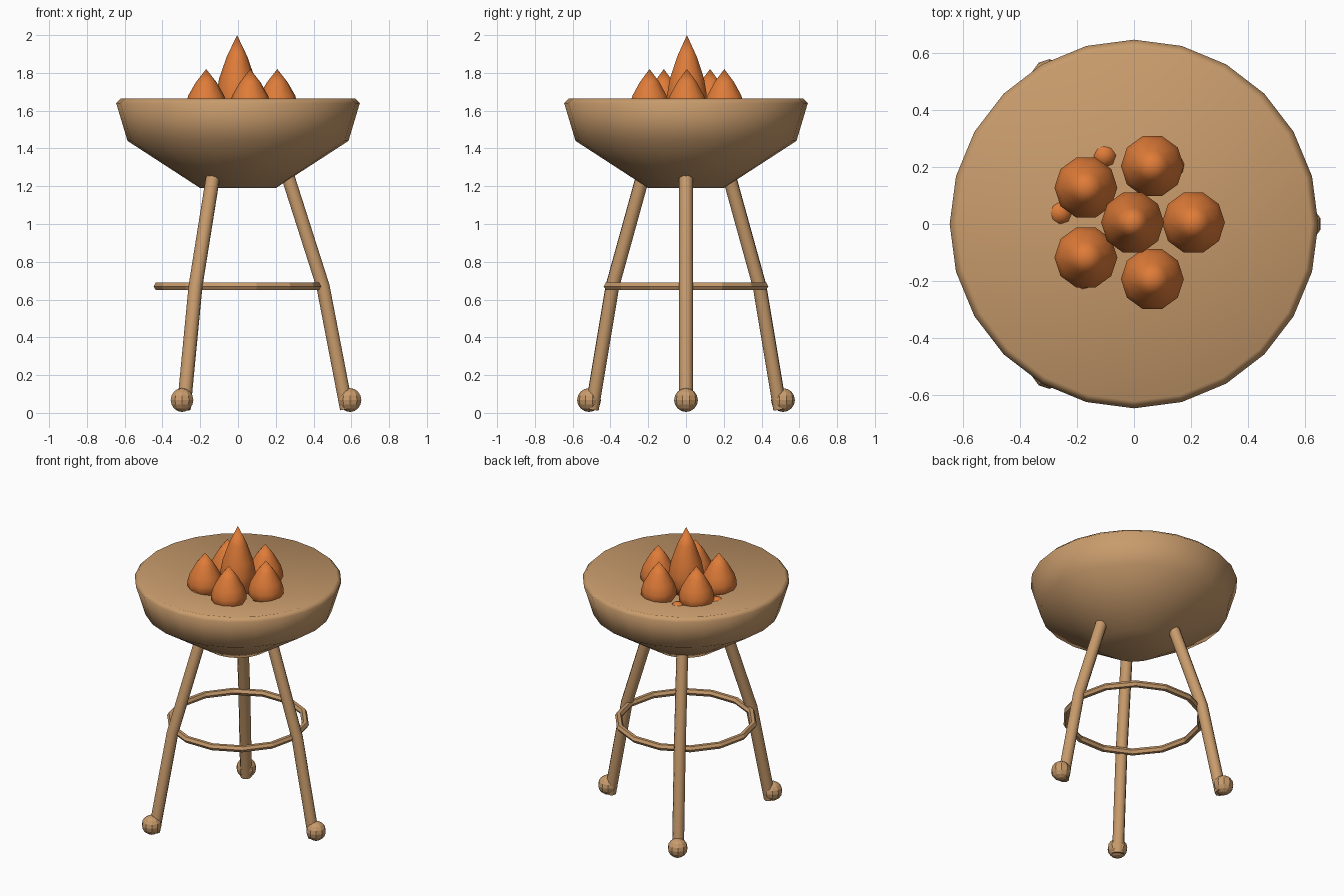
import bpy, bmesh, math
from mathutils import Vector, Matrix

cube = bpy.data.objects.get("Cube")
if cube:
    bpy.data.objects.remove(cube, do_unlink=True)


def material(name, rgb):
    m = bpy.data.materials.new(name)
    m.use_nodes = True
    color = (*rgb, 1)
    m.diffuse_color = color
    m.node_tree.nodes["Principled BSDF"].inputs["Base Color"].default_value = color
    return m


TAN = material("tan clay", (0.58, 0.33, 0.15))
ORANGE = material("flame orange", (0.74, 0.2, 0.04))


def finish(bm, name, mat, smooth=True):
    bmesh.ops.recalc_face_normals(bm, faces=bm.faces)
    me = bpy.data.meshes.new(name)
    bm.to_mesh(me)
    bm.free()
    me.materials.append(mat)
    me.polygons.foreach_set("use_smooth", [smooth] * len(me.polygons))
    ob = bpy.data.objects.new(name, me)
    bpy.context.collection.objects.link(ob)
    return ob


def skin(bm, rings):
    """Bridge neighbouring rings; a ring of one vertex is a pole."""
    for a, b in zip(rings, rings[1:]):
        n = max(len(a), len(b))
        for i in range(n):
            j = (i + 1) % n
            quad = [a[i % len(a)], a[j % len(a)], b[j % len(b)], b[i % len(b)]]
            bm.faces.new(list(dict.fromkeys(quad)))


def lathe(name, profile, sides, mat, center=(0, 0)):
    bm = bmesh.new()
    rings = []
    for r, z in profile:
        count = sides if r else 1
        rings.append([bm.verts.new((center[0] + r * math.cos(math.tau * i / count),
                                    center[1] + r * math.sin(math.tau * i / count), z))
                      for i in range(count)])
    skin(bm, rings)
    return finish(bm, name, mat)


def ball(name, center, radius, mat, segments, rings, smooth):
    bm = bmesh.new()
    bmesh.ops.create_uvsphere(bm, u_segments=segments, v_segments=rings, radius=radius,
                              matrix=Matrix.Translation(center))
    return finish(bm, name, mat, smooth)


# Bowl with a shallow dished top
lathe("bowl", [(0, 1.19), (0.2, 1.19), (0.585, 1.44), (0.645, 1.64),
               (0.62, 1.665), (0, 1.52)], 24, TAN)

# Three bent legs with ball feet
LEG_PATH = [Vector((0.22, 0, 1.39)), Vector((0.45, 0, 0.67)), Vector((0.575, 0, 0.02))]
for k, side in enumerate(("left", "back", "front")):
    turn = Matrix.Rotation(math.tau * k / 3, 3, "Z")
    bm = bmesh.new()
    rings = []
    for i, p in enumerate(LEG_PATH):
        along = (LEG_PATH[min(i + 1, 2)] - LEG_PATH[max(i - 1, 0)]).normalized()
        across = Vector((0, 1, 0))
        out = along.cross(across)
        rings.append([bm.verts.new(turn @ (p + 0.037 * (math.cos(a) * across + math.sin(a) * out)))
                      for a in (math.tau * s / 10 for s in range(10))])
    skin(bm, rings)
    bm.faces.new(rings[0])
    bm.faces.new(rings[-1])
    leg = finish(bm, side + "_leg", TAN)
    for poly in leg.data.polygons:
        poly.use_smooth = len(poly.vertices) == 4
    ball(side + "_foot", turn @ Vector((0.593, 0, 0.068)), 0.063, TAN, 10, 8, False)

# Ring brace
bm = bmesh.new()
rings = []
for i in range(14):
    a = math.tau * i / 14
    rings.append([bm.verts.new(((0.425 + 0.022 * math.cos(t)) * math.cos(a),
                                (0.425 + 0.022 * math.cos(t)) * math.sin(a),
                                0.67 + 0.022 * math.sin(t)))
                  for t in (math.tau * s / 6 for s in range(6))])
skin(bm, rings + rings[:1])
finish(bm, "ring_brace", TAN, False)

# Teardrop flames: one tall in the middle, five around it
FLAME = [(0, 0), (0.08, 0.01), (0.11, 0.05), (0.11, 0.09), (0.095, 0.14), (0.055, 0.21), (0, 0.28)]


def flame(name, x, y, top):
    base = 1.54
    stretch = (top - base) / FLAME[-1][1]
    lathe(name, [(r, base + h * stretch) for r, h in FLAME], 10, ORANGE, (x, y))


flame("center_flame", -0.005, 0.005, 2.0)
for k in range(5):
    a = math.tau * k / 5
    flame("outer_flame_%d" % (k + 1), 0.208 * math.cos(a), 0.005 + 0.208 * math.sin(a), 1.82)

# Embers between the flames
for k, (x, y) in enumerate([(-0.105, 0.24), (-0.26, 0.04), (0.14, 0.21), (-0.18, -0.195)]):
    ball("ember_%d" % (k + 1), (x, y, 1.555), 0.048, ORANGE, 8, 6, True)
